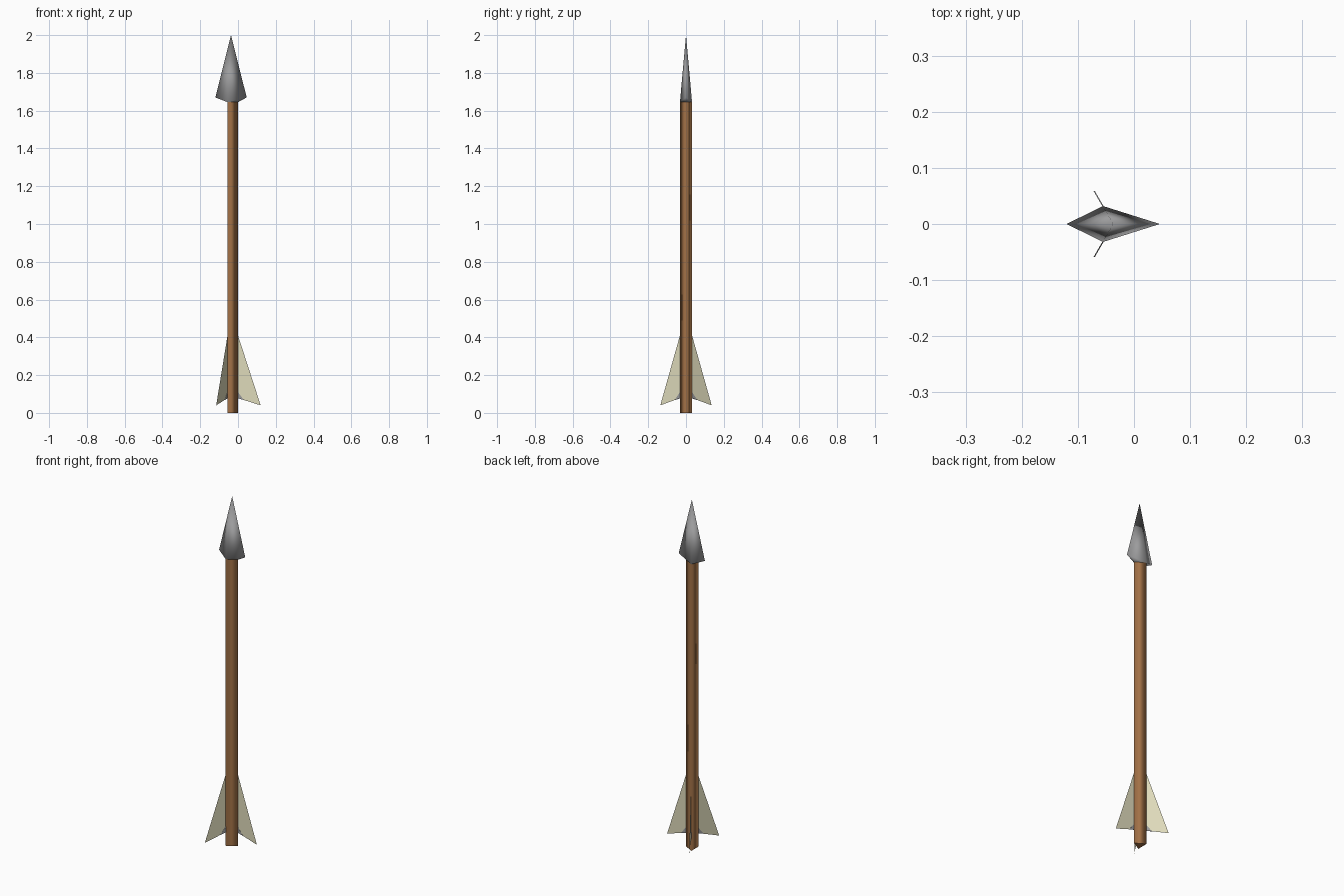
import bpy, math

if "Cube" in bpy.data.objects:
    bpy.data.objects.remove(bpy.data.objects["Cube"])

def material(name, colour):
    m = bpy.data.materials.new(name)
    m.diffuse_color = (*colour, 1)
    m.use_nodes = True
    m.node_tree.nodes["Principled BSDF"].inputs["Base Color"].default_value = m.diffuse_color
    return m

wood = material("brown wood", (0.36, 0.165, 0.062))
metal = material("grey metal", (0.33, 0.33, 0.335))
feather = material("cream feather", (0.74, 0.71, 0.50))

def build(name, verts, faces, mat, smooth=False):
    me = bpy.data.meshes.new(name)
    me.from_pydata(verts, [], faces)
    me.materials.append(mat)
    for p in me.polygons:
        p.use_smooth = smooth
    ob = bpy.data.objects.new(name, me)
    bpy.context.collection.objects.link(ob)
    return ob

CX, R, NECK = -0.037, 0.037, 1.645
angles = [math.radians(a) for a in (0, 120, 240)]

def polar(a, r, z, side=0.0):
    return (CX + r * math.cos(a) - side * math.sin(a),
            r * math.sin(a) + side * math.cos(a), z)

# three-sided shaft, smooth sides with flat bottom
shaft = build("shaft",
              [polar(a, R, 0) for a in angles] + [polar(a, R, NECK) for a in angles],
              [(0, 1, 4, 3), (1, 2, 5, 4), (2, 0, 3, 5), (2, 1, 0)], wood, True)
shaft.data.polygons[3].use_smooth = False

# arrowhead: four-sided point with its underside running into the shaft
head = [polar(a, R, NECK) for a in angles]
head += [(0.046, 0, 1.67), (-0.12, 0, 1.67), (CX, 0, 2.0)]
build("arrowhead", head,
      [(3, 1, 5), (1, 4, 5), (4, 2, 5), (2, 3, 5),
       (0, 1, 3), (0, 3, 2), (1, 2, 4)], metal, True)

# three feather vanes on the shaft corners, with small grey binding plates
for i, a in enumerate(angles):
    build(f"vane_{i + 1}",
          [polar(a, R, 0.41), polar(a, R, 0.078), polar(a, 0.157, 0.04)],
          [(0, 1, 2)], feather)
    tri = [(R, 0.11), (R, 0.077), (0.068, 0.068)]
    v = [polar(a, r, z, s) for s in (-0.001, 0.001) for r, z in tri]
    build(f"vane_binding_{i + 1}", v,
          [(0, 1, 2), (5, 4, 3), (0, 3, 4, 1), (1, 4, 5, 2), (2, 5, 3, 0)], metal)
